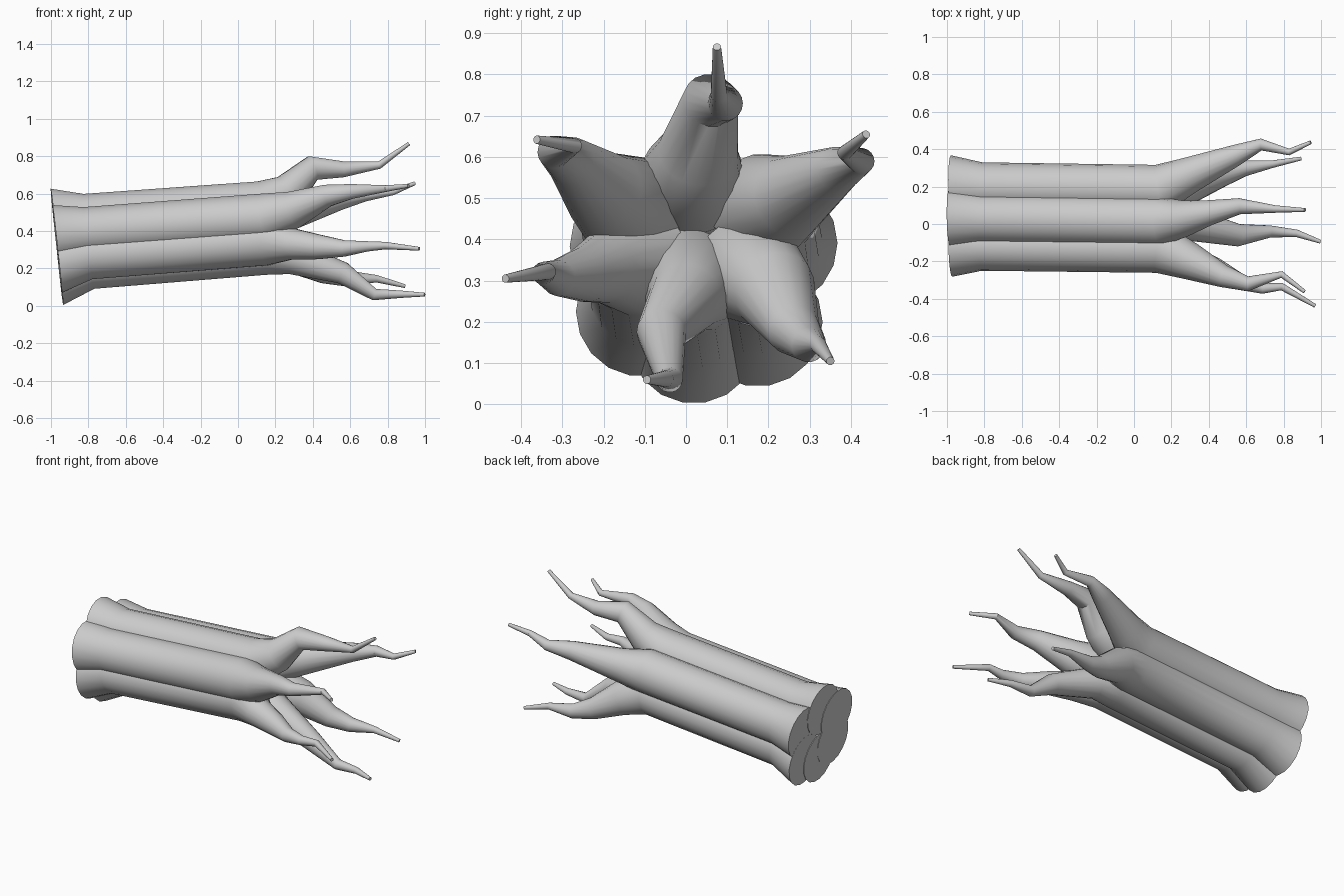
import bpy, bmesh
from math import sin, cos, pi, radians
from mathutils import Vector

if "Cube" in bpy.data.objects:
    bpy.data.objects.remove(bpy.data.objects["Cube"])

SIDES = 18


def tube(name, path, start_dir):
    """Sweep a circle along (x, y, z, radius) points, with closed ends."""
    pts = [Vector(p[:3]) for p in path]
    bm = bmesh.new()
    rings = []
    for i, p in enumerate(pts):
        if i == 0:
            t = start_dir.normalized()
        elif i == len(pts) - 1:
            t = (p - pts[i - 1]).normalized()
        else:
            t = ((p - pts[i - 1]).normalized() + (pts[i + 1] - p).normalized()).normalized()
        u = Vector((0, 0, 1)).cross(t).normalized()
        v = t.cross(u)
        r = path[i][3]
        rings.append([bm.verts.new(p + r * (cos(2 * pi * k / SIDES) * u + sin(2 * pi * k / SIDES) * v))
                      for k in range(SIDES)])
    for a, b in zip(rings, rings[1:]):
        for k in range(SIDES):
            n = (k + 1) % SIDES
            bm.faces.new((a[k], a[n], b[n], b[k]))
    bm.faces.new(rings[0][::-1])
    bm.faces.new(rings[-1])
    bmesh.ops.recalc_face_normals(bm, faces=bm.faces)
    me = bpy.data.meshes.new(name)
    bm.to_mesh(me)
    bm.free()
    ob = bpy.data.objects.new(name, me)
    bpy.context.collection.objects.link(ob)
    bpy.ops.object.select_all(action='DESELECT')
    ob.select_set(True)
    bpy.context.view_layer.objects.active = ob
    bpy.ops.object.shade_smooth_by_angle(angle=radians(40))


# Bundle stations: axis x, y, z, lobe offset in y and z, lobe radius
STATIONS = [(-0.968, 0.045, 0.315, 0.188, 0.157, 0.158),
            (-0.81, 0.042, 0.343, 0.178, 0.126, 0.132),
            (0.15, 0.03, 0.417, 0.18, 0.123, 0.132)]

# Each strand: lobe angle around the bundle, then its free, twisting end
STRANDS = {
    "top_strand": (95, [(.27, .03, .61, .098), (.4, .06, .737, .068), (.565, .095, .73, .043),
                        (.755, .08, .752, .02), (.914, .075, .867, .01)]),
    "upper_back_strand": (29, [(.28, .255, .505, .1), (.55, .37, .57, .056), (.68, .425, .59, .032),
                               (.83, .385, .61, .018), (.945, .437, .655, .01)]),
    "lower_back_strand": (-47, [(.3, .215, .275, .102), (.47, .262, .18, .064), (.59, .298, .145, .043),
                                (.74, .32, .145, .02), (.893, .35, .105, .01)]),
    "bottom_strand": (-98, [(.3, .0, .255, .09), (.56, -.06, .175, .06), (.73, -.04, .06, .032),
                            (.87, -.05, .062, .02), (.998, -.095, .06, .01)]),
    "lower_front_strand": (-145, [(.29, -.2, .33, .085), (.43, -.245, .315, .067), (.57, -.31, .307, .044),
                                  (.69, -.345, .318, .028), (.79, -.335, .322, .02), (.969, -.438, .305, .01)]),
    "upper_front_strand": (154, [(.3, -.2, .515, .1), (.48, -.28, .59, .06), (.61, -.32, .612, .04),
                                 (.79, -.27, .627, .018), (.912, -.362, .642, .01)]),
}

for name, (angle, free_end) in STRANDS.items():
    a = radians(angle)
    path = []
    for x, y, z, dy, dz, r in STATIONS:
        oz = dz * sin(a)
        path.append((x - 0.107 * oz, y + dy * cos(a), z + oz, r))
    tube(name, path + free_end, Vector((0.994, 0.02, 0.106)))
